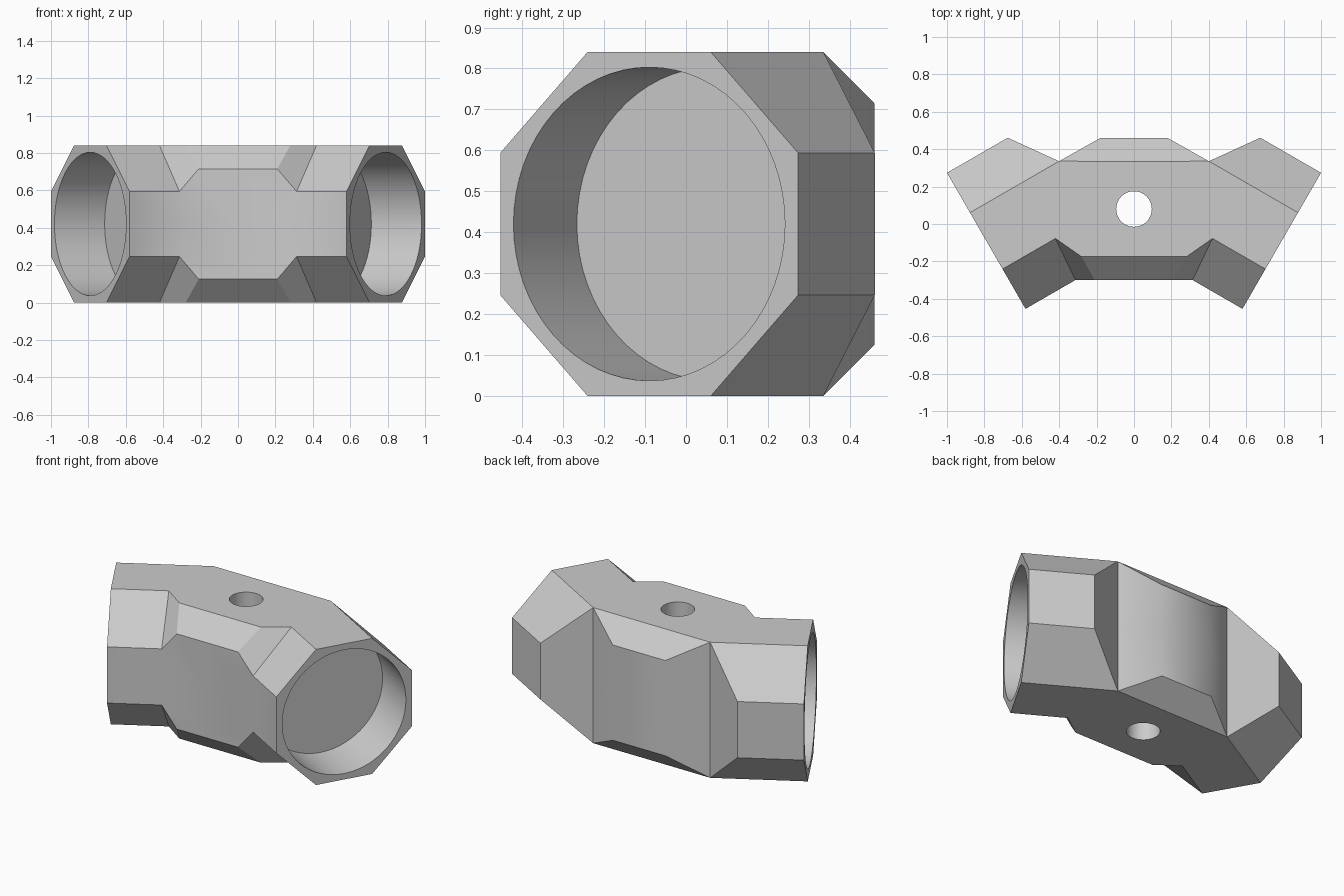
import bpy, bmesh, math
from mathutils import Vector

cube = bpy.data.objects.get("Cube")
if cube:
    bpy.data.objects.remove(cube, do_unlink=True)

HALF = 0.42                                   # half height and arm apothem
EDGE = HALF * math.tan(math.pi / 8)           # half side of the octagon
CHAMFER = 0.125
SHOULDER = HALF - CHAMFER
FRONT, BACK = -0.30, 0.46
end_centre = Vector((0.79, -0.09, 0))
axis = Vector((math.cos(math.pi / 6), -0.5, 0))
across = Vector((0.5, math.cos(math.pi / 6), 0))


def arm(inward, side, z):
    """Point on an arm, measured inward from its open end."""
    return end_centre - axis * inward + across * side + Vector((0, 0, z))


# Corners of one quarter of the block, mirrored afterwards
p = {
    "top_back_mid": (0, BACK - CHAMFER, HALF),
    "top_back": arm(0.55, EDGE, HALF),
    "top_end_back": arm(0, EDGE, HALF),
    "top_end_front": arm(0, -EDGE, HALF),
    "top_notch": arm(0.327, -EDGE, HALF),
    "top_front": (0.28, FRONT + CHAMFER, HALF),
    "top_front_mid": (0, FRONT + CHAMFER, HALF),
    "back_mid": (0, BACK, SHOULDER),
    "back": (0.18, BACK, SHOULDER),
    "heel": arm(0.375, HALF, EDGE),
    "end_back": arm(0, HALF, EDGE),
    "end_front": arm(0, -HALF, EDGE),
    "notch": arm(0.308, -HALF, EDGE),
    "front": (0.21, FRONT, SHOULDER),
    "front_mid": (0, FRONT, SHOULDER),
}
# Matching corners on the middle plane
for name in ("top_back", "back_mid", "back", "heel", "end_back",
             "end_front", "notch", "front_mid"):
    p["low_" + name] = (p[name][0], p[name][1], 0)

faces = [
    "top_back_mid top_back top_end_back top_end_front top_notch top_front top_front_mid",
    "top_back_mid top_back back back_mid",
    "back_mid back low_back low_back_mid",
    "back top_back low_top_back low_back",
    "top_back heel low_heel low_top_back",
    "top_back top_end_back end_back heel",
    "heel end_back low_end_back low_heel",
    "top_end_back top_end_front end_front low_end_front low_end_back end_back",
    "top_end_front top_notch notch end_front",
    "end_front notch low_notch low_end_front",
    "top_notch top_front front notch",
    "top_front top_front_mid front_mid front",
    "front_mid front notch low_notch low_front_mid",
]

bm = bmesh.new()
verts = {name: bm.verts.new(co) for name, co in p.items()}
for face in faces:
    bm.faces.new([verts[n] for n in face.split()])
mesh = bpy.data.meshes.new("elbow_fitting")
bm.to_mesh(mesh)
bm.free()
body = bpy.data.objects.new("elbow_fitting", mesh)
bpy.context.collection.objects.link(body)
body.location.z = HALF


def apply(mod):
    bpy.ops.object.select_all(action="DESELECT")
    bpy.context.view_layer.objects.active = body
    body.select_set(True)
    bpy.ops.object.modifier_apply(modifier=mod.name)


# Mirror left to right and top to bottom
mirror = body.modifiers.new("mirror", "MIRROR")
mirror.use_axis = (True, False, True)
mirror.merge_threshold = 0.001
apply(mirror)
bm = bmesh.new()
bm.from_mesh(mesh)
bmesh.ops.recalc_face_normals(bm, faces=bm.faces)
bm.to_mesh(mesh)
bm.free()

# Grey material
grey = bpy.data.materials.new("plain_grey")
grey.use_nodes = True
colour = (0.6, 0.6, 0.6, 1)
grey.diffuse_color = colour
grey.node_tree.nodes["Principled BSDF"].inputs["Base Color"].default_value = colour
mesh.materials.append(grey)


def bore(name, radius, depth, centre, direction):
    """Cut a round hole, then remove its cutter."""
    bpy.ops.mesh.primitive_cylinder_add(
        vertices=64, radius=radius, depth=depth, location=centre,
        rotation=direction.to_track_quat("Z", "Y").to_euler())
    cutter = bpy.context.object
    cutter.name = name
    cutter.hide_render = True
    cutter.data.materials.append(grey)
    cut = body.modifiers.new(name, "BOOLEAN")
    cut.operation = "DIFFERENCE"
    cut.solver = "EXACT"
    cut.object = cutter
    apply(cut)
    bpy.data.objects.remove(cutter, do_unlink=True)


# Round sockets in both arms and the vertical pin hole
for side in (1, -1):
    flip = Vector((side, 1, 1))
    bore("socket", 0.383, 0.62, end_centre * flip + Vector((0, 0, HALF)), axis * flip)
bore("pin_hole", 0.095, 2, Vector((0, 0.08, HALF)), Vector((0, 0, 1)))

bpy.ops.object.select_all(action="DESELECT")
bpy.context.view_layer.objects.active = body
body.select_set(True)
bpy.ops.object.shade_smooth_by_angle(angle=math.radians(30.5))
